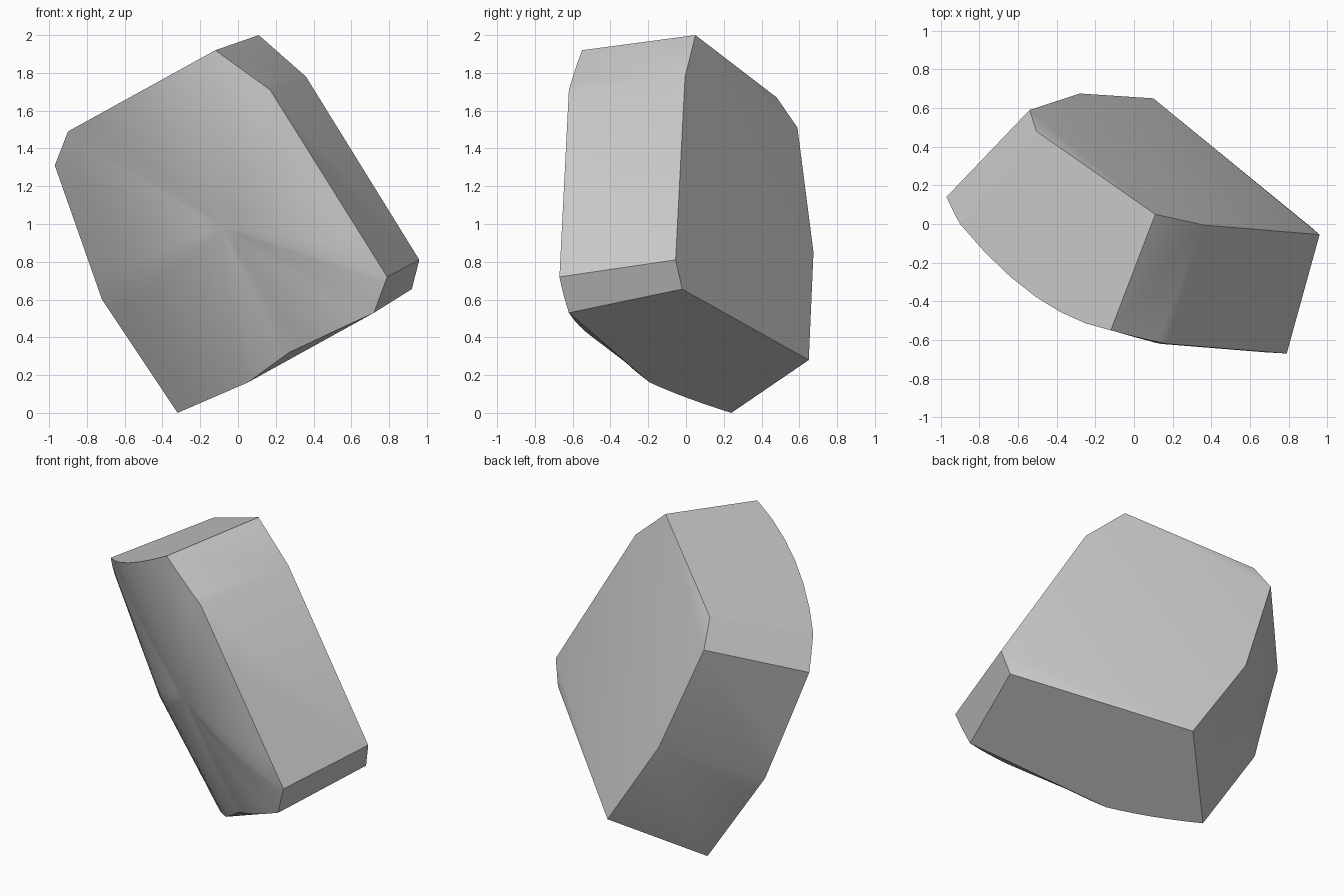
import bpy, bmesh, math
from mathutils import Vector

cube = bpy.data.objects.get("Cube")
if cube:
    bpy.data.objects.remove(cube)

# Corners of the curved front, counter-clockwise from the top
front = [Vector(p) for p in (
    (-.12, -.55, 1.92), (-.90, 0, 1.49), (-.97, .14, 1.31), (-.72, .23, .60),
    (-.32, .24, 0), (.05, -.19, .16), (.27, -.37, .32), (.72, -.62, .53),
    (.79, -.67, .72), (.17, -.62, 1.71))]
TOP, LEFT, LEFT_LOW, SIDE, FOOT, CHIP, NOTCH, RIGHT_LOW, RIGHT, SHOULDER = range(10)

# Matching corners of the back; the chip and notch have none
back = {TOP: (.11, .05, 2), LEFT: (-.505, .48, 1.67), LEFT_LOW: (-.54, .59, 1.51),
        SIDE: (-.28, .675, .85), FOOT: (.10, .65, .28), RIGHT_LOW: (.92, -.02, .655),
        RIGHT: (.96, -.055, .81), SHOULDER: (.36, -.005, 1.78)}
SEGMENTS, RINGS = 6, 8


def bulge(x, z):
    """Depth of the barrel-shaped front, whose axis leans to the right."""
    across = .85 * x + .53 * z - .025
    along = .53 * x - .85 * z + 1.7
    return -1.068 * across + .506 * across ** 2 - .05 * along


bm = bmesh.new()

# Front rim: straight from the front, following the barrel in depth
rim_points = []
for i, a in enumerate(front):
    b = front[(i + 1) % len(front)]
    off_a, off_b = a.y - bulge(a.x, a.z), b.y - bulge(b.x, b.z)
    for k in range(SEGMENTS):
        t = k / SEGMENTS
        p = a.lerp(b, t)
        offset = off_a + (off_b - off_a) * t
        rim_points.append((p.x, p.z, offset))

# Concentric rings from the rim in to the middle
cx, cz = -.08, .98
rings = []
for r in range(RINGS):
    s = 1 - r / RINGS
    ring = []
    for x, z, offset in rim_points:
        px, pz = cx + (x - cx) * s, cz + (z - cz) * s
        py = bulge(px, pz) + offset * s - .03 * (1 - s * s)
        ring.append(bm.verts.new((px, py, pz)))
    rings.append(ring)
count = len(rim_points)
middle = bm.verts.new((cx, bulge(cx, cz) - .03, cz))
for i in range(count):
    j = (i + 1) % count
    for outer, inner in zip(rings, rings[1:]):
        bm.faces.new((outer[i], outer[j], inner[j], inner[i]))
    bm.faces.new((rings[-1][i], rings[-1][j], middle))

rim = rings[0]
rear = {k: bm.verts.new(p) for k, p in back.items()}


def edge(a, b):
    """Rim vertices from corner a to corner b, both included."""
    steps = ((b - a) % len(front)) * SEGMENTS
    return [rim[(a * SEGMENTS + k) % count] for k in range(steps + 1)]


# Flat sides joining front and back
for a, b in ((TOP, LEFT), (LEFT, LEFT_LOW), (LEFT_LOW, SIDE), (SIDE, FOOT),
             (RIGHT_LOW, RIGHT), (RIGHT, SHOULDER), (SHOULDER, TOP)):
    bm.faces.new(edge(a, b) + [rear[b], rear[a]])

# Underside, and the thin chipped sliver in front of it
bm.faces.new(edge(FOOT, CHIP) + [rim[RIGHT_LOW * SEGMENTS], rear[RIGHT_LOW], rear[FOOT]])
bm.faces.new(edge(CHIP, RIGHT_LOW))

# Back, with two shallow bevels
for corners in ((TOP, SHOULDER, RIGHT, FOOT, SIDE, LEFT_LOW),
                (TOP, LEFT_LOW, LEFT), (RIGHT, RIGHT_LOW, FOOT)):
    bm.faces.new([rear[k] for k in corners])

bmesh.ops.recalc_face_normals(bm, faces=bm.faces)
mesh = bpy.data.meshes.new("stone_fragment")
bm.to_mesh(mesh)
bm.free()
stone = bpy.data.objects.new("stone_fragment", mesh)
bpy.context.collection.objects.link(stone)

# Plain grey stone
grey = bpy.data.materials.new("stone_grey")
grey.use_nodes = True
colour = (.58, .58, .58, 1)
grey.diffuse_color = colour
grey.node_tree.nodes["Principled BSDF"].inputs["Base Color"].default_value = colour
mesh.materials.append(grey)

bpy.ops.object.select_all(action='DESELECT')
stone.select_set(True)
bpy.context.view_layer.objects.active = stone
bpy.ops.object.shade_smooth_by_angle(angle=math.radians(30))
